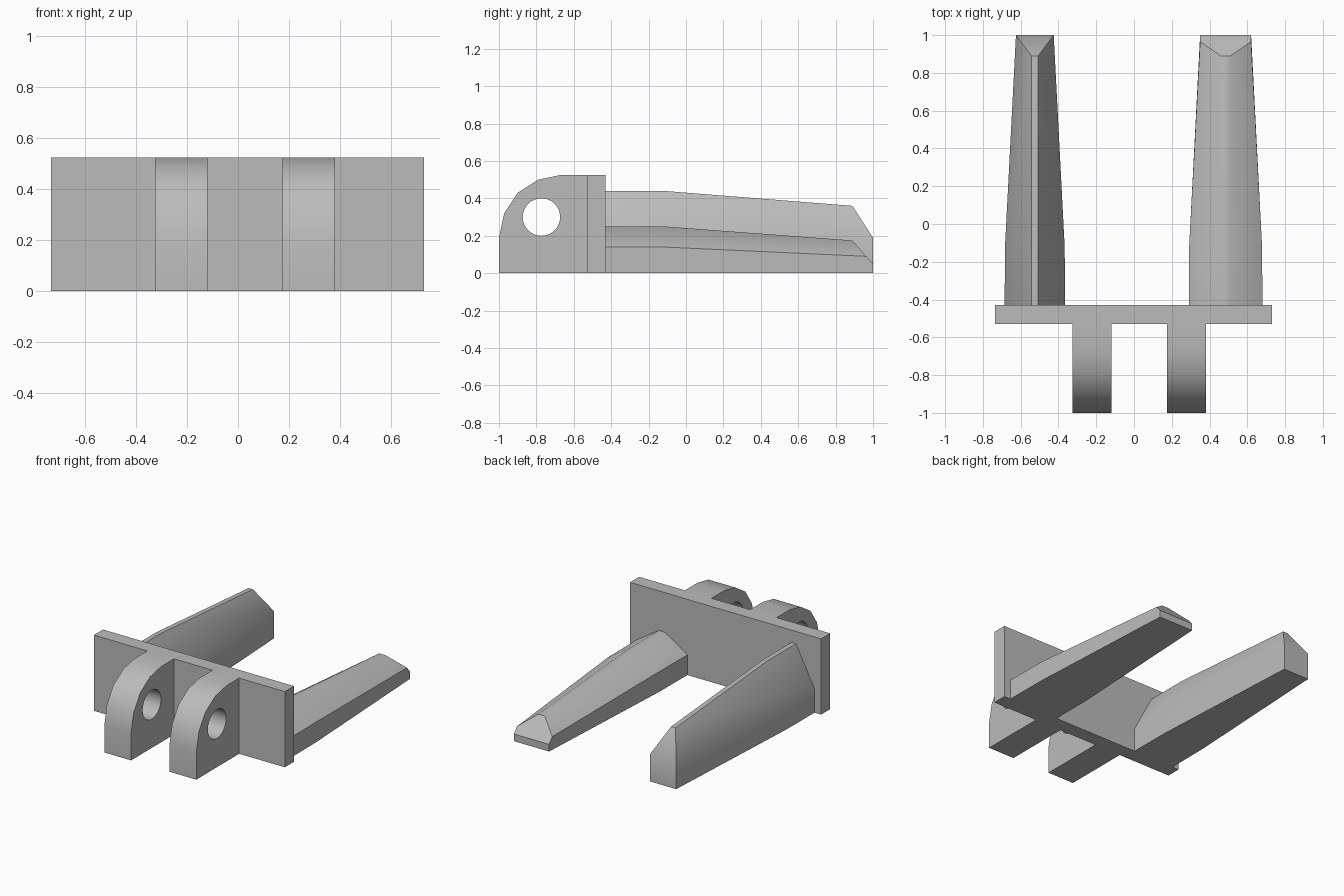
import bpy, bmesh, math

if "Cube" in bpy.data.objects:
    bpy.data.objects.remove(bpy.data.objects["Cube"])

steel = bpy.data.materials.new("grey steel")
steel.diffuse_color = (0.5, 0.5, 0.5, 1)
steel.use_nodes = True
steel.node_tree.nodes["Principled BSDF"].inputs["Base Color"].default_value = steel.diffuse_color


def make_object(name, bm):
    bmesh.ops.recalc_face_normals(bm, faces=bm.faces)
    mesh = bpy.data.meshes.new(name)
    bm.to_mesh(mesh)
    bm.free()
    ob = bpy.data.objects.new(name, mesh)
    bpy.context.collection.objects.link(ob)
    mesh.materials.append(steel)
    return ob


def activate(ob):
    bpy.ops.object.select_all(action='DESELECT')
    ob.select_set(True)
    bpy.context.view_layer.objects.active = ob


def smooth(ob, angle):
    activate(ob)
    bpy.ops.object.shade_smooth_by_angle(angle=math.radians(angle))


def loft(name, sections):
    """Join equal-length closed sections and cap both ends."""
    bm = bmesh.new()
    rings = [[bm.verts.new(p) for p in s] for s in sections]
    n = len(rings[0])
    for a, b in zip(rings, rings[1:]):
        for i in range(n):
            j = (i + 1) % n
            bm.faces.new((a[i], a[j], b[j], b[i]))
    bm.faces.new(rings[0])
    bm.faces.new(rings[-1])
    return make_object(name, bm)


# Upright back plate
def rect(y):
    return [(-0.735, y, 0), (0.73, y, 0), (0.73, y, 0.525), (-0.735, y, 0.525)]


loft("back_plate", [rect(-0.53), rect(-0.43)])

# Rounded mounting lugs with pin holes
LUG = [(-0.53, 0), (-1, 0), (-1, 0.19), (-0.972, 0.32), (-0.9, 0.43),
       (-0.79, 0.5), (-0.67, 0.525), (-0.53, 0.525)]


def lug(name, x0, x1):
    ob = loft(name, [[(x, y, z) for y, z in LUG] for x in (x0, x1)])
    bpy.ops.mesh.primitive_cylinder_add(
        vertices=40, radius=0.1, depth=0.5,
        location=((x0 + x1) / 2, -0.773, 0.3), rotation=(0, math.pi / 2, 0))
    cutter = bpy.context.object
    cutter.hide_render = True
    mod = ob.modifiers.new("pin hole", 'BOOLEAN')
    mod.operation = 'DIFFERENCE'
    mod.solver = 'EXACT'
    mod.object = cutter
    activate(ob)
    bpy.ops.object.modifier_apply(modifier=mod.name)
    bpy.data.objects.remove(cutter)
    smooth(ob, 30)


lug("left_lug", -0.325, -0.12)
lug("right_lug", 0.175, 0.38)


# Tapered tines: ridged section with a sloping cut at the tip
def tine(name, cx, ridge, stations, tip):
    """stations: (y, half width, side z, top z); tip: (ridge y, side y, end half width, end z)."""
    bm = bmesh.new()

    def ring(y, w, side, top, ys=None, yt=None):
        ys = y if ys is None else ys
        yt = y if yt is None else yt
        pts = [(-w, y, 0), (-w, ys, side), (-ridge, yt, top),
               (ridge, yt, top), (w, ys, side), (w, y, 0)]
        return [bm.verts.new((cx + a, b, c)) for a, b, c in pts]

    yt, ys, w_end, z_end, side, top = tip
    rings = [ring(*s) for s in stations]
    rings.append(ring(1, w_end, side, top, ys, yt))
    for a, b in zip(rings, rings[1:]):
        for i in range(6):
            j = (i + 1) % 6
            bm.faces.new((a[i], a[j], b[j], b[i]))
    bm.faces.new(rings[0])
    last = rings[-1]
    if ys < 1:
        # Slope reaches below the side crease, leaving a low end face
        lo = [bm.verts.new((cx + s * w_end, 1, z_end)) for s in (-1, 1)]
        bm.faces.new((lo[0], *last[1:5], lo[1]))
        bm.faces.new((last[0], lo[0], lo[1], last[5]))
        bm.faces.new((last[0], last[1], lo[0]))
        bm.faces.new((last[5], lo[1], last[4]))
    else:
        bm.faces.new(last[1:5])
        bm.faces.new((last[0], last[1], last[4], last[5]))
    smooth(make_object(name, bm), 36)


tine("left_tine", -0.525, 0.017,
     [(-0.43, 0.16, 0.165, 0.44), (-0.12, 0.158, 0.235, 0.44)],
     (0.89, 1, 0.1, 0.19, 0.19, 0.36))
tine("right_tine", 0.485, 0.025,
     [(-0.43, 0.195, 0.14, 0.25), (-0.12, 0.193, 0.14, 0.25)],
     (0.89, 0.965, 0.135, 0.05, 0.09, 0.175))
